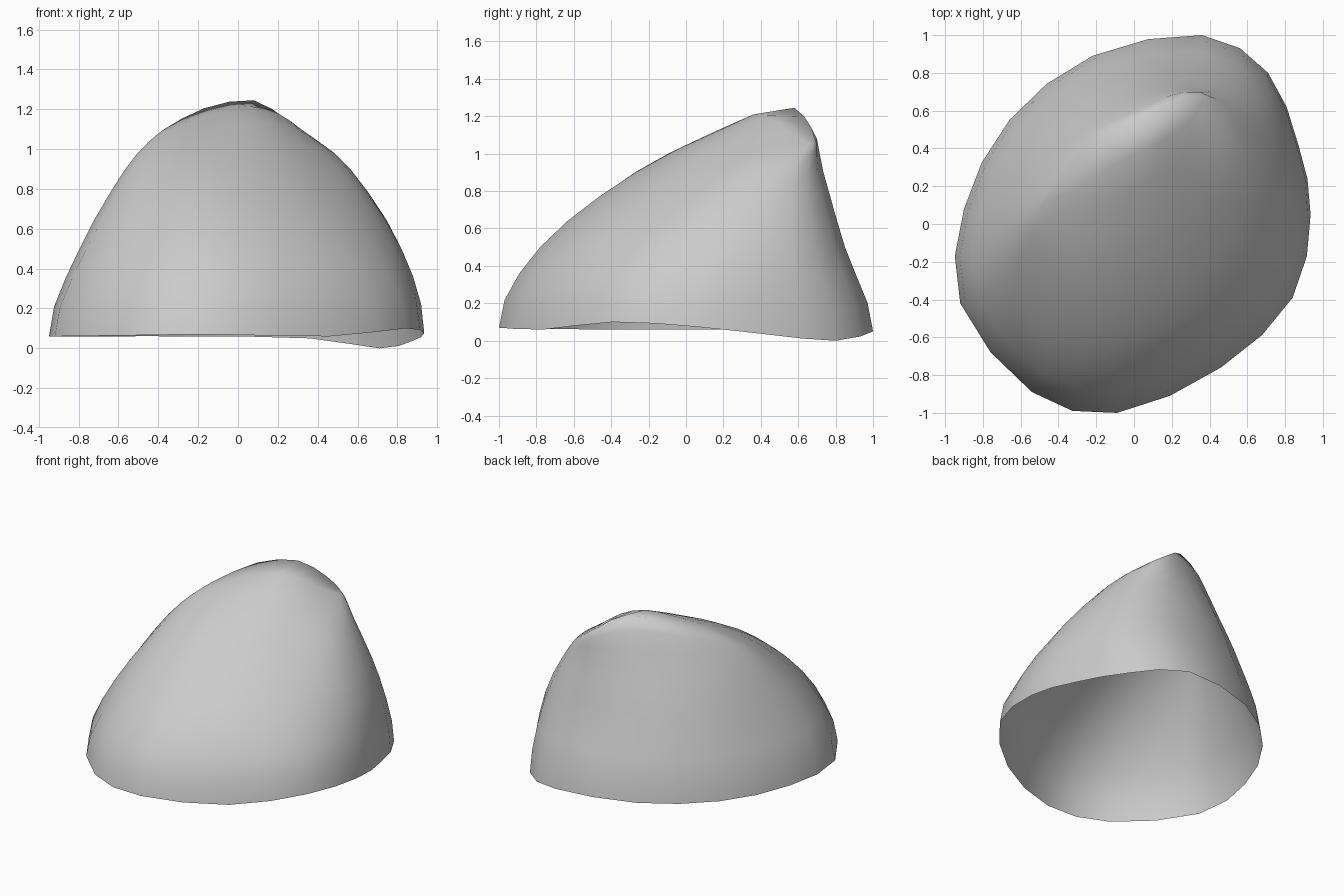
import bpy, bmesh
from mathutils import Vector

default_cube = bpy.data.objects.get("Cube")
if default_cube:
    bpy.data.objects.remove(default_cube, do_unlink=True)

# Horizontal sections, counter-clockwise from the front
rim = [(-.09, -1, .07), (.46, -.76, .06), (.84, -.39, .1), (.935, .05, .075),
       (.87, .42, .035), (.71, .8, 0), (.36, 1, .05), (-.22, .89, .06),
       (-.66, .55, .06), (-.9, .08, .06), (-.92, -.42, .06), (-.54, -.89, .065)]
waist = [(-.1, -.78), (.36, -.6), (.69, -.28), (.82, .1), (.79, .42), (.67, .69),
         (.36, .85), (-.17, .79), (-.57, .47), (-.77, .02), (-.76, -.34), (-.47, -.68)]
shoulder = [(-.1, -.27), (.22, -.14), (.43, .09), (.55, .3), (.555, .5), (.49, .65),
            (.29, .735), (-.09, .67), (-.41, .42), (-.56, .1), (-.53, -.08), (-.35, -.24)]
crest = [(-.1, .32, 1.19), (.06, .39, 1.215), (.2, .47, 1.18), (.31, .56, 1.105),
         (.37, .63, 1.06), (.36, .68, 1.06), (.25, .67, 1.14), (.08, .58, 1.245),
         (-.17, .47, 1.205), (-.37, .25, 1.1), (-.41, .14, 1.06), (-.27, .21, 1.13)]


def smooth_point(a, b, c, d, t):
    """Point between b and c on a curve through a, b, c and d."""
    return (b * 2 + (c - a) * t + (a * 2 - b * 5 + c * 4 - d) * t * t
            + (b * 3 - a - c * 3 + d) * t ** 3) / 2


def refine_ring(points, height=0):
    """Double the number of points on a closed section."""
    ring = [Vector((p[0], p[1], p[2] if len(p) > 2 else height)) for p in points]
    count = len(ring)
    fine = []
    for i in range(count):
        around = [ring[(i + k) % count] for k in (-1, 0, 1, 2)]
        fine += [ring[i], smooth_point(*around, .5)]
    return fine


sections = [refine_ring(rim), refine_ring(waist, .5),
            refine_ring(shoulder, .9), refine_ring(crest)]
n = len(sections[0])

# Guide sections steer the curve: upright at the rim, crossing over the ridge on top
below = [Vector((p.x, p.y, -.4)) for p in sections[1]]
across = [sections[3][(16 - j) % n] for j in range(n)]
guides = [below] + sections + [across]

# Loft the open shell
bm = bmesh.new()
rings = []
steps = 3
for s in range(len(sections) - 1):
    for k in range(steps):
        rings.append([bm.verts.new(smooth_point(*column, k / steps))
                      for column in zip(*guides[s:s + 4])])
top = [bm.verts.new(p) for p in sections[-1]]
rings.append(top)
for lower, upper in zip(rings, rings[1:]):
    for j in range(n):
        bm.faces.new((lower[j], lower[(j + 1) % n], upper[(j + 1) % n], upper[j]))

# Close the crest with strips across the ridge
for j in range(-4, 8):
    corners = [top[i % n] for i in (j, j + 1, 15 - j, 16 - j)]
    bm.faces.new(list(dict.fromkeys(corners)))

mesh = bpy.data.meshes.new("rock_shell")
bm.to_mesh(mesh)
bm.free()
shell = bpy.data.objects.new("rock_shell", mesh)
bpy.context.collection.objects.link(shell)
for face in mesh.polygons:
    face.use_smooth = True

# Plain grey stone
stone = bpy.data.materials.new("grey_stone")
stone.use_nodes = True
grey = (.6, .6, .6, 1)
stone.diffuse_color = grey
stone.node_tree.nodes["Principled BSDF"].inputs["Base Color"].default_value = grey
mesh.materials.append(stone)
